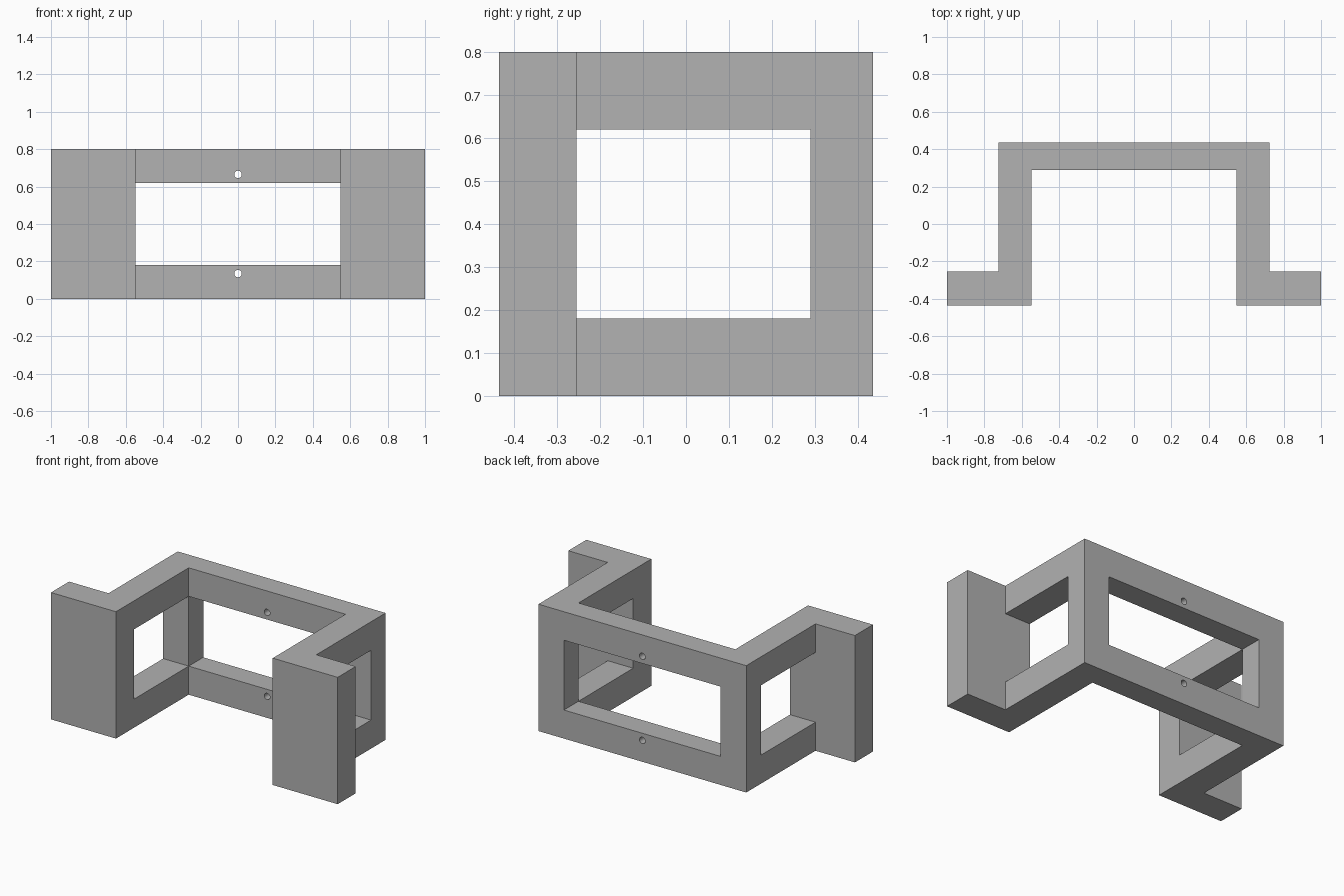
import bpy
import bmesh
from math import radians

cube = bpy.data.objects.get("Cube")
if cube:
    bpy.data.objects.remove(cube, do_unlink=True)

# Key dimensions
HEIGHT, RAIL = 0.8, 0.18
INNER, OUTER, FLANGE = 0.547, 0.725, 1.0
FRONT, FLANGE_BACK, WALL_FRONT, BACK = -0.435, -0.255, 0.29, 0.435
HOLE_RADIUS, HOLE_INSET = 0.02, 0.135

grey = bpy.data.materials.new("plain_grey")
grey.use_nodes = True
colour = (0.445, 0.445, 0.445, 1)
grey.diffuse_color = colour
grey.node_tree.nodes["Principled BSDF"].inputs["Base Color"].default_value = colour

# The grid lines of the bracket; each cell between them is solid or empty
xs = [-FLANGE, -OUTER, -INNER, INNER, OUTER, FLANGE]
ys = [FRONT, FLANGE_BACK, WALL_FRONT, BACK]
zs = [0, RAIL, HEIGHT - RAIL, HEIGHT]


def solid(i, j, k):
    if not (0 <= i < 5 and 0 <= j < 3 and 0 <= k < 3):
        return False
    side = min(i, 4 - i)          # 0 flange, 1 side wall, 2 middle
    rail = k != 1                 # top and bottom rails, windows between
    if j == 0:                    # front flanges
        return side < 2
    if j == 1:                    # side walls with windows
        return side == 1 and rail
    return side == 1 or (side == 2 and rail)  # back wall and corner posts


# Bracket body: only the faces between solid and empty cells
bm = bmesh.new()
for i in range(5):
    for j in range(3):
        for k in range(3):
            if not solid(i, j, k):
                continue
            for axis in range(3):
                for step in (0, 1):
                    near = [i, j, k]
                    near[axis] += 1 if step else -1
                    if solid(*near):
                        continue
                    loop = []
                    for a, b in ((0, 0), (1, 0), (1, 1), (0, 1)):
                        c = [i, j, k]
                        c[axis] += step
                        c[(axis + 1) % 3] += a
                        c[(axis + 2) % 3] += b
                        loop.append(bm.verts.new((xs[c[0]], ys[c[1]], zs[c[2]])))
                    bm.faces.new(loop if step else loop[::-1])
bmesh.ops.remove_doubles(bm, verts=bm.verts, dist=0.0001)
mesh = bpy.data.meshes.new("bracket")
bm.to_mesh(mesh)
bm.free()
mesh.materials.append(grey)
bracket = bpy.data.objects.new("bracket", mesh)
bpy.context.collection.objects.link(bracket)

# Screw holes through the back rails
for name, z in (("lower", HOLE_INSET), ("upper", HEIGHT - HOLE_INSET)):
    bpy.ops.mesh.primitive_cylinder_add(
        vertices=32, radius=HOLE_RADIUS, depth=0.4,
        location=(0, (WALL_FRONT + BACK) / 2, z), rotation=(radians(90), 0, 0))
    cutter = bpy.context.object
    cutter.name = name + "_hole_cutter"
    cutter.data.materials.append(grey)
    cutter.hide_render = True
    cutter.hide_set(True)
    cut = bracket.modifiers.new(name + "_hole", "BOOLEAN")
    cut.operation = "DIFFERENCE"
    cut.solver = "EXACT"
    cut.object = cutter
